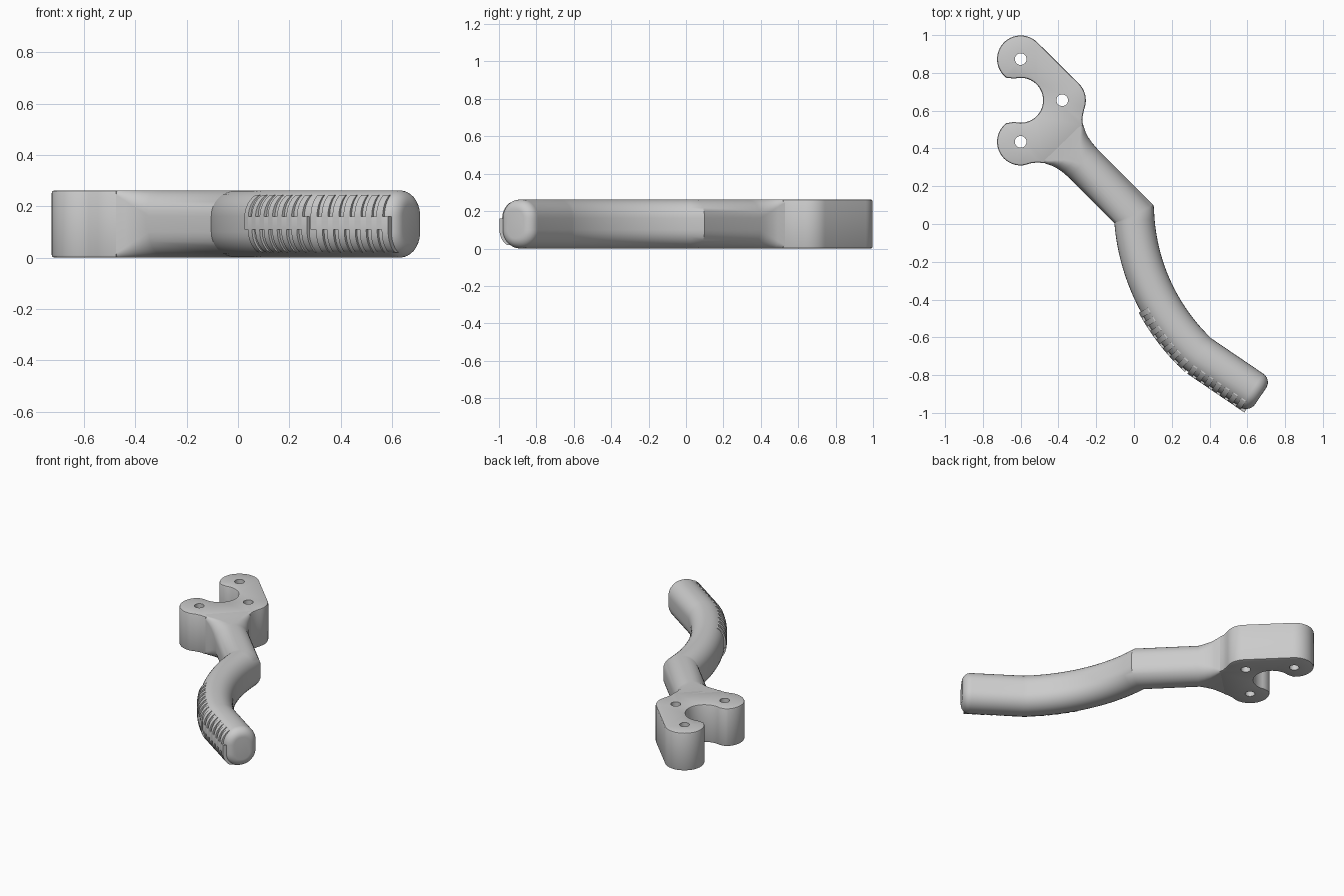
import bpy, bmesh, math
from mathutils import Vector

cube = bpy.data.objects.get("Cube")
if cube:
    bpy.data.objects.remove(cube, do_unlink=True)

H = 0.262            # overall height
MID = H / 2

grey = bpy.data.materials.new("light_grey")
grey.use_nodes = True
grey.diffuse_color = (0.6, 0.6, 0.6, 1)
grey.node_tree.nodes["Principled BSDF"].inputs["Base Color"].default_value = (0.6, 0.6, 0.6, 1)


def finish(name, bm, angle=35):
    bmesh.ops.recalc_face_normals(bm, faces=bm.faces[:])
    mesh = bpy.data.meshes.new(name)
    bm.to_mesh(mesh)
    bm.free()
    mesh.materials.append(grey)
    ob = bpy.data.objects.new(name, mesh)
    bpy.context.scene.collection.objects.link(ob)
    bpy.ops.object.select_all(action='DESELECT')
    ob.select_set(True)
    bpy.context.view_layer.objects.active = ob
    bpy.ops.object.shade_smooth_by_angle(angle=math.radians(angle))
    return ob


def arc(cx, cy, r, start, end, n):
    angles = [math.radians(start + (end - start) * i / n) for i in range(n + 1)]
    return [(cx + r * math.cos(a), cy + r * math.sin(a)) for a in angles]


def section(hw, hh, r, n=8):
    """Rounded rectangle as (sideways, up) pairs."""
    r = min(r, hw, hh)
    pts = []
    for k, (sx, sy) in enumerate([(1, 1), (-1, 1), (-1, -1), (1, -1)]):
        pts += arc(sx * (hw - r), sy * (hh - r), r, 90 * k, 90 * k + 90, n)
    return pts


def loft(bm, rings):
    rows = [[bm.verts.new(p) for p in ring] for ring in rings]
    n = len(rows[0])
    for a, b in zip(rows, rows[1:]):
        for i in range(n):
            j = (i + 1) % n
            bm.faces.new((a[i], a[j], b[j], b[i]))
    bm.faces.new(rows[0])
    bm.faces.new(rows[-1])


def place(pos, tangent, pts):
    """Stand a section upright across the path."""
    side = Vector((-tangent.y, tangent.x))
    return [(pos.x + side.x * u, pos.y + side.y * u, MID + v) for u, v in pts]


# Mounting head: three lobes, a round notch and a flare towards the neck
LOBE = 0.125
holes = [(-0.6, 0.873), (-0.6, 0.435), (-0.38, 0.655)]
outline = [(-0.475, 0.322), (-0.51, 0.326), (-0.545, 0.322)]
outline += arc(*holes[1], LOBE, -82, -232, 22)
outline += arc(-0.6, 0.655, 0.119, -106, 106, 30)
outline += arc(*holes[0], LOBE, 232, 45, 26)
outline += arc(*holes[2], LOBE, 45, -18, 10)
outline += [(-0.268, 0.59), (-0.274, 0.555), (-0.27, 0.52)]

bm = bmesh.new()
lids = [[], []]
for loop in [outline] + [arc(x, y, 0.031, 0, 345, 23) for x, y in holes]:
    levels = [[bm.verts.new((x, y, z)) for x, y in loop] for z in (0, H)]
    n = len(loop)
    for i in range(n):
        j = (i + 1) % n
        bm.faces.new((levels[0][i], levels[0][j], levels[1][j], levels[1][i]))
    for lid, ring in zip(lids, levels):
        lid += [bm.edges.get((ring[i], ring[(i + 1) % n])) for i in range(n)]
rim = [e for lid in lids for e in lid[:len(outline)]]
for lid in lids:
    bmesh.ops.triangle_fill(bm, edges=lid, use_beauty=True)
bmesh.ops.recalc_face_normals(bm, faces=bm.faces[:])
bmesh.ops.bevel(bm, geom=rim, offset=0.01, segments=2, profile=0.5, affect='EDGES')
finish("mounting_head", bm)

# Path of the lever: straight neck, curved grip, straight tip
HW, R = 0.107, 0.1
AXIS = 0.037
stations = []        # (position, half width, half height, corner radius)
for u, hw, r in [(-0.6, 0.16, 0.012), (-0.56, 0.143, 0.02), (-0.53, 0.128, 0.04),
                 (-0.5, 0.117, 0.06), (-0.46, 0.11, 0.08), (-0.42, HW, R)]:
    stations.append((Vector((u + AXIS, AXIS - u)) / math.sqrt(2), hw, MID, r))

kink, bend, tip = Vector((0, 0.052)), Vector((0.343, -0.69)), Vector((0.67, -0.912))
chord = bend - kink
half_turn = math.radians(22)
radius = chord.length / (2 * math.sin(half_turn))
bulge = Vector((chord.y, -chord.x)).normalized()
centre = (kink + bend) / 2 - bulge * radius * math.cos(half_turn)
heading = math.atan2(bulge.y, bulge.x)
grip = []
for i in range(25):
    a = heading - half_turn + 2 * half_turn * i / 24
    grip.append(centre + radius * Vector((math.cos(a), math.sin(a))))
stations += [(p, HW, MID, R) for p in grip]

# Rounded tip
ROUND = 0.055
along = (tip - bend).normalized()
for i in range(8):
    a = math.pi / 2 * i / 7
    inset = ROUND * (1 - math.cos(a))
    pos = tip - along * ROUND * (1 - math.sin(a))
    stations.append((pos, HW - inset, MID - inset, R - inset))

rings = []
for i, (pos, hw, hh, r) in enumerate(stations):
    before = pos - stations[max(i - 1, 0)][0]
    after = stations[min(i + 1, len(stations) - 1)][0] - pos
    before = (before if before.length > 1e-6 else after).normalized()
    after = after.normalized() if after.length > 1e-6 else before
    t = (before + after).normalized()
    mitre = 1 / t.dot(before)
    rings.append(place(pos, t, [(u * mitre, v) for u, v in section(hw, hh, r)]))
bm = bmesh.new()
loft(bm, rings)
finish("lever_handle", bm)

# Finger ribs: two interlocking rows on the outer side of the grip
track = grip + [tip]


def along_track(s):
    for a, b in zip(track, track[1:]):
        d = b - a
        if s <= d.length or b is tip:
            return a + d.normalized() * s, d.normalized()
        s -= d.length


def rib_profile(low, high):
    """Outer side of the grip section between two heights, closed inside."""
    pts = [p for p in section(HW + 0.012, MID - 0.004, R, 12) if p[0] < -0.03]
    pts = [(u, min(max(v, low), high)) for u, v in pts]
    kept = [p for i, p in enumerate(pts) if i == 0 or (Vector(p) - Vector(pts[i - 1])).length > 1e-4]
    return [(-0.02, kept[0][1])] + kept + [(-0.02, kept[-1][1])]


PITCH, COUNT, LENGTH = 0.0515, 14, 0.03
for name, shift, low, high in [("upper_ribs", 0, 0.11 - MID, 0.245 - MID),
                               ("lower_ribs", PITCH / 2, 0.02 - MID, 0.16 - MID)]:
    bm = bmesh.new()
    profile = rib_profile(low, high)
    for k in range(COUNT):
        pos, t = along_track(0.5 + shift + PITCH * k)
        loft(bm, [place(pos + t * d, t, profile) for d in (-LENGTH / 2, LENGTH / 2)])
    finish(name, bm, 30)
